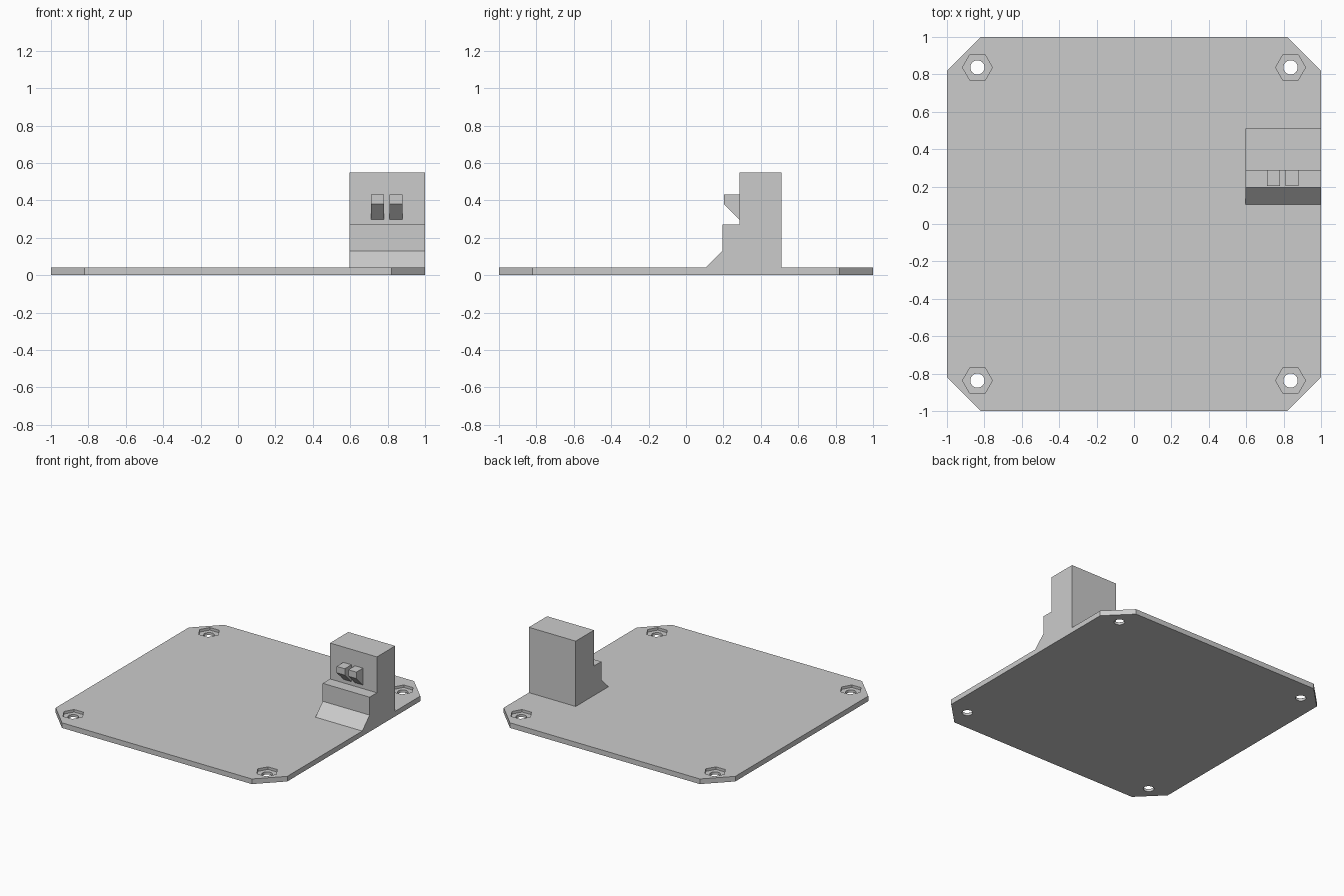
import bpy, bmesh
from mathutils import Vector

cube = bpy.data.objects.get("Cube")
if cube:
    bpy.data.objects.remove(cube, do_unlink=True)

grey = bpy.data.materials.new("light grey plastic")
grey.use_nodes = True
colour = (0.6, 0.6, 0.6, 1)
grey.diffuse_color = colour
grey.node_tree.nodes["Principled BSDF"].inputs["Base Color"].default_value = colour

THICK = 0.04
POCKET_FLOOR = 0.02


def make_object(name, bm):
    bmesh.ops.recalc_face_normals(bm, faces=bm.faces)
    mesh = bpy.data.meshes.new(name)
    bm.to_mesh(mesh)
    bm.free()
    mesh.materials.append(grey)
    obj = bpy.data.objects.new(name, mesh)
    bpy.context.scene.collection.objects.link(obj)
    return obj


def extrude(name, points, offset):
    """Extrude a closed outline along the offset vector."""
    bm = bmesh.new()
    face = bm.faces.new([bm.verts.new(p) for p in points])
    result = bmesh.ops.extrude_face_region(bm, geom=[face], use_keep_orig=True)
    verts = [v for v in result["geom"] if isinstance(v, bmesh.types.BMVert)]
    bmesh.ops.translate(bm, verts=verts, vec=Vector(offset))
    return make_object(name, bm)


def side_profile(name, outline, x0, x1):
    """Extrude a (y, z) outline from x0 to x1."""
    return extrude(name, [(x0, y, z) for y, z in outline], (x1 - x0, 0, 0))


def cut_prism(target, sides, radius, x, y, z0):
    """Cut an upright prism out of the target, from z0 upwards."""
    bm = bmesh.new()
    bmesh.ops.create_cone(bm, cap_ends=True, segments=sides,
                          radius1=radius, radius2=radius, depth=0.2)
    # turn so that a corner points along x
    first = max(bm.verts, key=lambda v: v.co.x)
    if sides == 6 and first.co.x < radius * 0.99:
        for v in bm.verts:
            v.co.x, v.co.y = -v.co.y, v.co.x
    bmesh.ops.translate(bm, verts=bm.verts, vec=(x, y, z0 + 0.1))
    cutter = make_object("hole_cutter", bm)
    cutter.hide_render = True
    mod = target.modifiers.new("cut", 'BOOLEAN')
    mod.operation = 'DIFFERENCE'
    mod.solver = 'EXACT'
    mod.object = cutter
    bpy.context.view_layer.objects.active = target
    bpy.ops.object.modifier_apply(modifier=mod.name)
    bpy.data.objects.remove(cutter, do_unlink=True)


# Base plate with chamfered corners
c = 0.82
outline = [(c, -1), (1, -c), (1, c), (c, 1), (-c, 1), (-1, c), (-1, -c), (-c, -1)]
plate = extrude("base_plate", [(x, y, 0) for x, y in outline], (0, 0, THICK))

# Screw holes with hexagonal nut pockets in each corner
for sx in (-1, 1):
    for sy in (-1, 1):
        x, y = sx * 0.837, sy * 0.837
        cut_prism(plate, 6, 0.08, x, y, POCKET_FLOOR)
        cut_prism(plate, 32, 0.038, x, y, -0.1)

# Stepped bracket with a sloped foot
side_profile("bracket", [(0.51, THICK), (0.51, 0.55), (0.285, 0.55), (0.285, 0.27),
                         (0.195, 0.27), (0.195, 0.13), (0.105, THICK)], 0.595, 1.0)

# Pair of latch hooks on the bracket front
for side, x in (("right", 0.71), ("left", 0.81)):
    side_profile(side + "_hook", [(0.285, 0.43), (0.203, 0.43), (0.203, 0.38),
                                  (0.285, 0.298)], x, x + 0.07)
